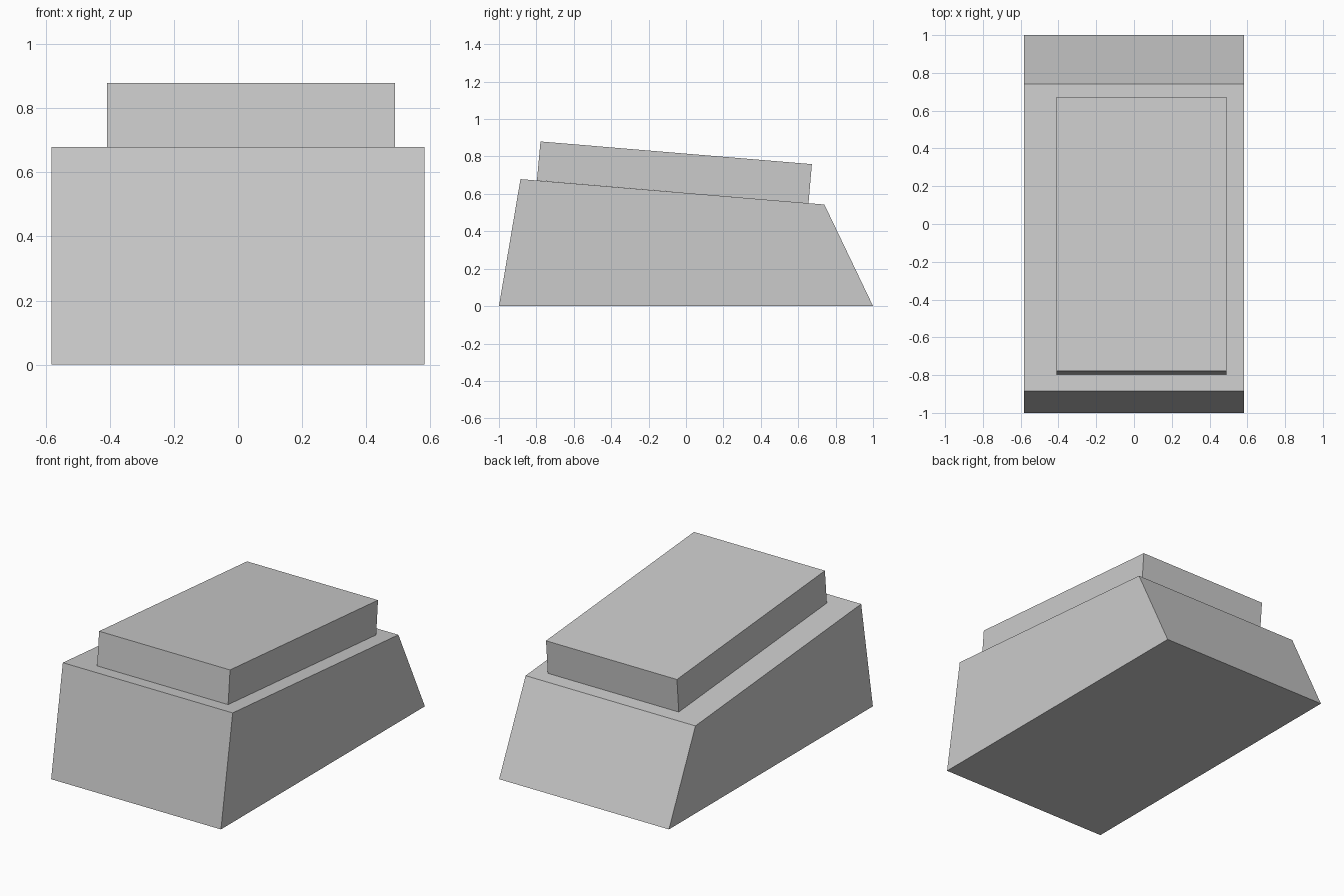
import bpy, bmesh
from mathutils import Vector

if "Cube" in bpy.data.objects:
    bpy.data.objects.remove(bpy.data.objects["Cube"])


def extrude_profile(name, profile, x0, x1):
    """Solid made by extruding a (y, z) side profile from x0 to x1."""
    bm = bmesh.new()
    face = bm.faces.new([bm.verts.new((x0, y, z)) for y, z in profile])
    side = bmesh.ops.extrude_face_region(bm, geom=[face], use_keep_orig=True)
    moved = [g for g in side["geom"] if isinstance(g, bmesh.types.BMVert)]
    bmesh.ops.translate(bm, verts=moved, vec=Vector((x1 - x0, 0, 0)))
    bmesh.ops.recalc_face_normals(bm, faces=bm.faces[:])
    mesh = bpy.data.meshes.new(name)
    bm.to_mesh(mesh)
    bm.free()
    obj = bpy.data.objects.new(name, mesh)
    bpy.context.collection.objects.link(obj)
    return obj


# Main body: slanted front and back, top sloping down to the rear
extrude_profile("base_body",
                [(-1, 0), (1, 0), (0.74, 0.543), (-0.885, 0.679)],
                -0.583, 0.583)

# Raised slab resting on the sloped top, slightly off centre
extrude_profile("top_slab",
                [(-0.797, 0.672), (0.655, 0.55), (0.673, 0.759), (-0.778, 0.88)],
                -0.409, 0.49)
